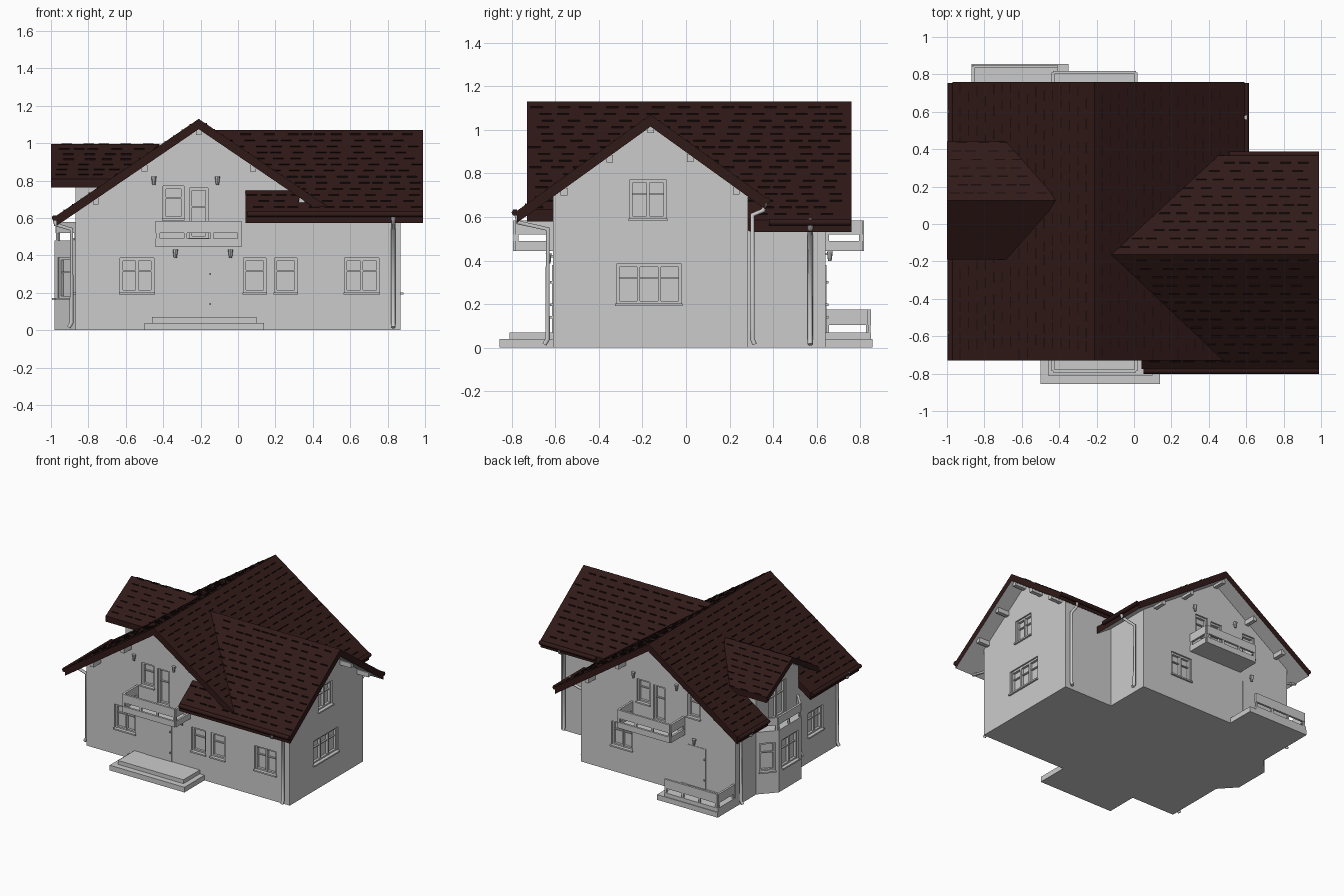
import bpy, bmesh, math, random
from mathutils import Matrix, Vector

if "Cube" in bpy.data.objects:
    bpy.data.objects.remove(bpy.data.objects["Cube"])

random.seed(4)
brown = bpy.data.materials.new("roof_brown")
brown.diffuse_color = (0.03, 0.010, 0.009, 1)
brown.use_nodes = True
brown.node_tree.nodes["Principled BSDF"].inputs["Base Color"].default_value = brown.diffuse_color
dark = bpy.data.materials.new("shingle_dark")
dark.diffuse_color = (0.010, 0.004, 0.004, 1)
dark.use_nodes = True
dark.node_tree.nodes["Principled BSDF"].inputs["Base Color"].default_value = dark.diffuse_color


def finish(name, bm, *mats):
    bmesh.ops.recalc_face_normals(bm, faces=bm.faces)
    me = bpy.data.meshes.new(name)
    bm.to_mesh(me)
    bm.free()
    for m in mats:
        me.materials.append(m)
    ob = bpy.data.objects.new(name, me)
    bpy.context.collection.objects.link(ob)
    return ob


def box(bm, x0, x1, y0, y1, z0, z1, M=Matrix()):
    c = Matrix.Translation(((x0 + x1) / 2, (y0 + y1) / 2, (z0 + z1) / 2))
    bmesh.ops.create_cube(bm, size=1, matrix=M @ c @ Matrix.Diagonal((x1 - x0, y1 - y0, z1 - z0, 1)))


def boxes(name, *dims):
    bm = bmesh.new()
    for d in dims:
        box(bm, *d)
    return finish(name, bm)


def extrude(name, pts, vec):
    bm = bmesh.new()
    f = bm.faces.new([bm.verts.new(p) for p in pts])
    r = bmesh.ops.extrude_face_region(bm, geom=[f])
    bmesh.ops.translate(bm, vec=vec, verts=[v for v in r["geom"] if isinstance(v, bmesh.types.BMVert)])
    return finish(name, bm)


def wall_matrix(p, q):
    # local x runs along the wall, local -y points outwards
    d = Vector(q) - Vector(p)
    return Matrix.Translation((p[0], p[1], 0)) @ Matrix.Rotation(math.atan2(d.y, d.x), 4, 'Z'), d.length


def inside(poly, x, y):
    hit = False
    for (ax, ay), (bx, by) in zip(poly, poly[1:] + poly[:1]):
        if (ay > y) != (by > y) and x < (bx - ax) * (y - ay) / (by - ay) + ax:
            hit = not hit
    return hit


def roof(name, poly, z, along, t=0.055):
    # sloped slab, grey underneath, with scattered shingle edges on top
    bm = bmesh.new()
    top = [bm.verts.new((x, y, z(x, y))) for x, y in poly]
    bot = [bm.verts.new((x, y, z(x, y) - t)) for x, y in poly]
    n = len(poly)
    bm.faces.new(top)
    bm.faces.new(bot).material_index = 1
    for i in range(n):
        bm.faces.new((top[i], top[(i + 1) % n], bot[(i + 1) % n], bot[i]))
    finish(name, bm, brown, None)
    bm = bmesh.new()
    lo = [min(p[i] for p in poly) for i in (0, 1)]
    hi = [max(p[i] for p in poly) for i in (0, 1)]
    across = 1 - along
    r = lo[across] + 0.04
    while r < hi[across]:
        s = lo[along] + random.uniform(0.02, 0.1)
        while s < hi[along]:
            c, h = [0, 0], [0, 0]
            c[along], c[across], h[along], h[across] = s, r, 0.028, 0.003
            if all(inside(poly, c[0] + k * h[0], c[1] + k * h[1]) for k in (-1, 1)):
                zz = z(*c)
                box(bm, c[0] - h[0], c[0] + h[0], c[1] - h[1], c[1] + h[1], zz - 0.004, zz + 0.004)
            s += random.uniform(0.07, 0.13)
        r += 0.045
    finish(name + "_shingles", bm, dark)


def tube(name, pts, radius, mat=None):
    cu = bpy.data.curves.new(name, 'CURVE')
    cu.dimensions = '3D'
    cu.bevel_depth, cu.bevel_resolution, cu.use_fill_caps = radius, 1, True
    sp = cu.splines.new('POLY')
    sp.points.add(len(pts) - 1)
    for p, co in zip(sp.points, pts):
        p.co = (*co, 1)
    if mat:
        cu.materials.append(mat)
    ob = bpy.data.objects.new(name, cu)
    bpy.context.collection.objects.link(ob)
    bpy.context.view_layer.objects.active = ob
    ob.select_set(True)
    bpy.ops.object.convert(target='MESH')
    ob.select_set(False)


# Walls
walls = [
    extrude("main_walls", [(-.87, -.61, 0), (.45, -.61, 0), (.45, -.61, .635), (-.21, -.61, 1.08), (-.87, -.61, .635)], (0, 1.25, 0)),
    extrude("wing_walls", [(.38, -.61, 0), (.38, .285, 0), (.38, .285, .695), (.38, -.1625, 1.018), (.38, -.61, .695)], (.49, 0, 0)),
    extrude("dormer_walls", [(-.87, -.135, .45), (-.87, .385, .45), (-.87, .385, .795), (-.87, .125, .955), (-.87, -.135, .795)], (.42, 0, 0))]
bay = [(-.87, .385), (-.98, .265), (-.98, -.015), (-.87, -.135)]
walls.append(extrude("bay", [(x, y, 0) for x, y in [(-.8, .385)] + bay + [(-.8, -.135)]], (0, 0, .48)))

# Roofs
zm = lambda x, y: 1.13 - .68 * abs(x + .21)
zw = lambda x, y: 1.07 - .72 * abs(y + .1625)
zd = lambda x, y: .997 - .6 * abs(y - .125)
roof("main_roof_left", [(-.21, -.73), (-.97, -.73), (-.97, -.135), (-.64, -.135), (-.64, .385), (-.97, .385), (-.97, .76), (-.21, .76)], zm, 1)
roof("main_roof_right", [(-.21, -.73), (.52, -.73), (.52, .2), (.59, .3), (.59, .76), (-.21, .76)], zm, 1)
roof("wing_roof_front", [(-.12, -.1625), (.04, -.6), (.04, -.775), (.99, -.775), (.99, -.1625)], zw, 0)
roof("wing_roof_back", [(-.12, -.1625), (.45, .365), (.99, .365), (.99, -.1625)], zw, 0)
for s, n in ((-1, "front"), (1, "back")):
    roof("dormer_roof_" + n, [(-1, .125), (-.42, .125), (-.62, .125 + s * .315), (-1, .125 + s * .315)], zd, 0, .045)

# Gutters
for i, (a, b) in enumerate([((-.98, -.73, .6), (-.98, -.14, .6)), ((-.98, .39, .6), (-.98, .755, .6)),
                            ((.6, .38, .575), (.6, .755, .575)), ((.05, -.785, .62), (.99, -.785, .62)),
                            ((.51, .372, .675), (.99, .372, .675))]):
    tube(f"gutter_{i}", [a, b], .016, brown)

# Downpipes
for n, pts in {
    "front_left": [(-.985, -.58, .61), (-.975, -.58, .565), (-.89, -.58, .54), (-.89, -.58, .04), (-.905, -.58, .015)],
    "back_left": [(-.985, .6, .61), (-.975, .6, .565), (-.89, .6, .54), (-.89, .6, .04), (-.905, .6, .015)],
    "front_right": [(.83, -.78, .62), (.83, -.77, .575), (.83, -.635, .545), (.83, -.635, .04), (.83, -.65, .015)],
    "wing_back": [(.83, .365, .67), (.83, .355, .63), (.83, .305, .61), (.83, .305, .04), (.83, .315, .015)],
    "back_right": [(.6, .57, .59), (.59, .57, .545), (.475, .57, .52), (.475, .57, .04), (.49, .57, .015)],
}.items():
    tube("downpipe_" + n, pts, .012)

# Purlin ends under the gable overhangs
boxes("main_purlins", *[(x - .015, x + .015, -.7, .73, zm(x, 0) - .085, zm(x, 0) - .05) for x in (-.76, -.5, -.21, .08, .34)])
boxes("wing_purlins", *[(.8, .965, y - .015, y + .015, zw(0, y) - .085, zw(0, y) - .05) for y in (-.56, -.35, -.1625, .02, .23)])

# Windows: recess cut in the walls, frame with mullions, sill
cut = bmesh.new()


def window(name, p, q, z0, z1, panes=2, sill=True):
    M, w = wall_matrix(p, q)
    box(cut, 0, w, -.02, .03, z0, z1, M)
    bm = bmesh.new()
    f = .014
    for i in range(panes + 1):
        x = i * (w - f) / panes
        box(bm, x, x + f, .01, .032, z0, z1, M)
    for z in (z0, z1 - f):
        box(bm, 0, w, .012, .032, z, z + f, M)
    box(bm, 0, w, .018, .032, z0 + (z1 - z0) * .62, z0 + (z1 - z0) * .62 + .008, M)
    if sill:
        box(bm, -.005, w + .005, -.014, .03, z0 - .008, z0 + .003, M)
    finish(name, bm)


for i, (a, b, z0, z1, n) in enumerate([(-.63, -.45, .2, .385, 2), (.03, .15, .2, .385, 1), (.195, .315, .2, .385, 1),
                                       (.57, .755, .2, .385, 2), (-.4, -.29, .595, .77, 1), (-.26, -.16, .49, .76, 1)]):
    window(f"front_window_{i}", (a, -.61), (b, -.61), z0, z1, n)
for i, (a, b, z0, z1, n) in enumerate([(.19, .01, .2, .385, 2), (-.03, -.14, .595, .77, 1), (-.17, -.27, .49, .76, 1),
                                       (-.46, -.57, .595, .77, 1)]):
    window(f"back_window_{i}", (a, .64), (b, .64), z0, z1, n)
window("right_lower_window", (.87, -.32), (.87, -.02), .2, .385, 3)
window("right_upper_window", (.87, -.26), (.87, -.09), .59, .77)
window("left_window", (-.87, -.25), (-.87, -.43), .2, .385)
window("dormer_door", (-.87, .23), (-.87, .02), .49, .76)
for i in range(3):
    p, q = Vector(bay[i]), Vector(bay[i + 1])
    window(f"bay_window_{i}", p.lerp(q, .15), p.lerp(q, .85), .17, .39, 2 if i == 1 else 1)
cutter = finish("window_cutter", cut)
cutter.hide_render = True
cutter.hide_viewport = True
for wall in walls:
    mod = wall.modifiers.new("recesses", 'BOOLEAN')
    mod.operation, mod.solver, mod.object = 'DIFFERENCE', 'EXACT', cutter

# Entrance doors with handles
for n, p, q in (("front_door", (-.36, -.61), (-.14, -.61)), ("back_door", (-.46, .64), (-.62, .64))):
    M, w = wall_matrix(p, q)
    bm = bmesh.new()
    box(bm, 0, w, -.004, .01, .07, .38, M)
    for z in (.14, .3):
        box(bm, w - .012, w - .004, -.014, 0, z - .006, z + .006, M)
    finish(n, bm)

# Wall lamps
for i, (x, y, z) in enumerate([(-.45, -.61, .8), (-.11, -.61, .8), (-.335, -.61, .41), (-.04, -.61, .41),
                               (-.38, .64, .8), (-.01, .64, .8), (-.53, .64, .42)]):
    s = math.copysign(1, y)
    bm = bmesh.new()
    box(bm, x - .006, x + .006, y - .015, y + .015, z + .005, z + .015)
    bmesh.ops.create_cone(bm, cap_ends=True, segments=8, radius1=.008, radius2=.014, depth=.045,
                          matrix=Matrix.Translation((x, y + s * .02, z)))
    finish(f"wall_lamp_{i}", bm)


# Railings: boards along a path with posts
def railing(name, path, boards, z0, z1):
    bm = bmesh.new()
    for p, q in zip(path, path[1:]):
        M, w = wall_matrix(p, q)
        for a, b in boards:
            box(bm, 0, w, -.008, .008, a, b, M)
        n = max(1, round(w / .15))
        for i in range(n + 1):
            x = .008 + i * (w - .016) / n
            box(bm, x - .008, x + .008, -.006, .006, z0, z1, M)
    finish(name, bm)


for n, s, y0, y1 in (("front", -1, .61, .785), ("back", 1, .64, .81)):
    a, b = sorted((s * y0, s * y1))
    boxes(n + "_balcony_floor", (-.44, .02, a, b, .445, .465))
    railing(n + "_balcony_railing", [(-.432, s * y0), (-.432, s * y1), (.012, s * y1), (.012, s * y0)],
            [(.445, .49), (.52, .585)], .45, .58)
railing("bay_railing", [(x + .012, y) for x, y in bay], [(.52, .58)], .47, .575)

# Front steps and back terrace
boxes("front_steps", (-.5, .14, -.855, -.6, 0, .04), (-.46, .1, -.81, -.6, .04, .07))
boxes("back_terrace", (-.87, -.35, .63, .855, 0, .04), (-.87, -.41, .63, .85, .04, .07))
railing("terrace_railing", [(-.86, .64), (-.86, .842), (-.41, .842)], [(.105, .175)], .07, .17)
